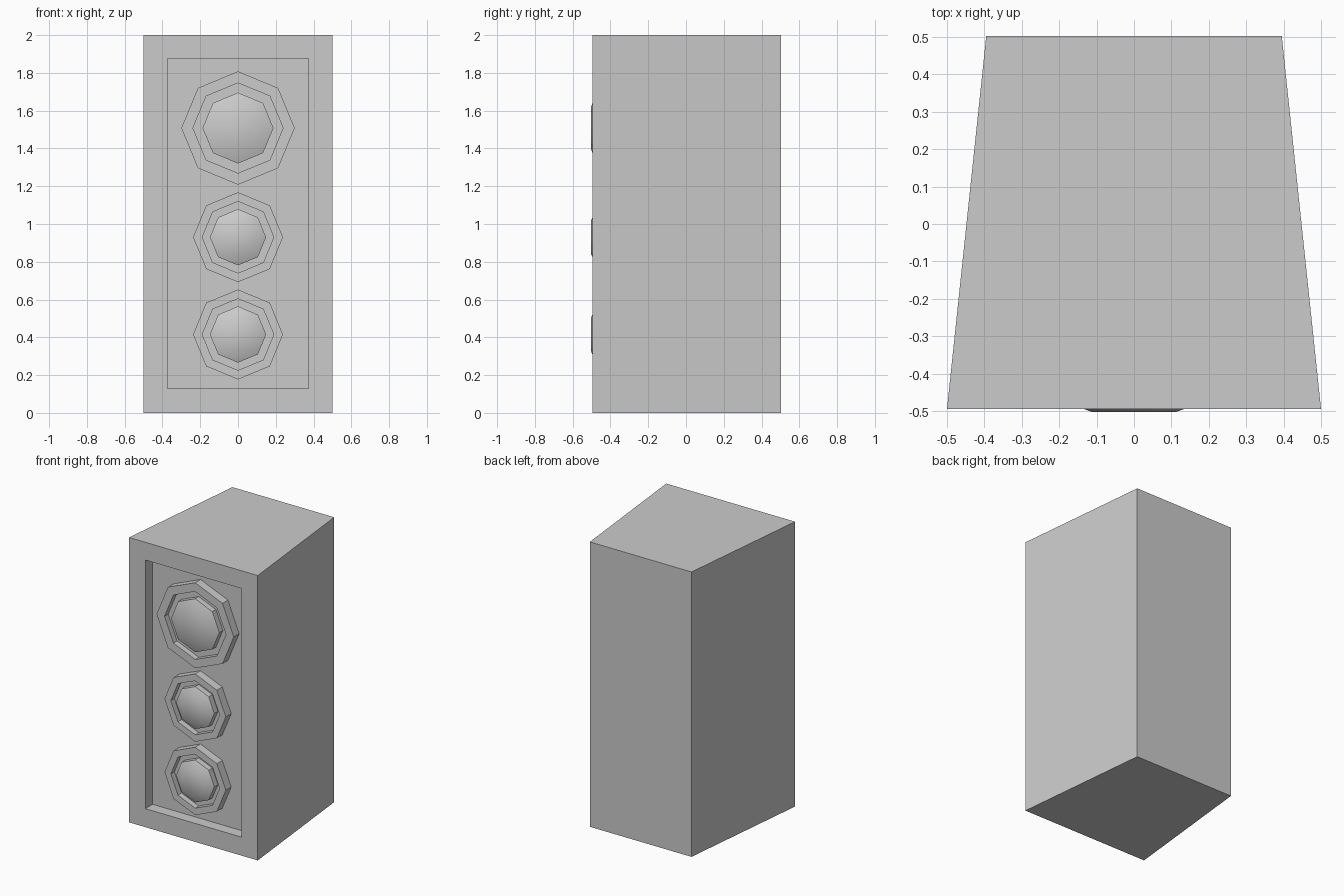
import bpy, bmesh, math

cube = bpy.data.objects.get("Cube")
if cube:
    bpy.data.objects.remove(cube, do_unlink=True)

grey = bpy.data.materials.new("plain_grey")
grey.use_nodes = True
colour = (0.6, 0.6, 0.6, 1)
grey.diffuse_color = colour
grey.node_tree.nodes["Principled BSDF"].inputs["Base Color"].default_value = colour

FRONT, BACK = -0.495, 0.503
PANEL = FRONT + 0.08


def loft(name, loops):
    """Join a run of equal loops into a closed solid, capped at both ends."""
    bm = bmesh.new()
    rows = [[bm.verts.new(p) for p in loop] for loop in loops]
    n = len(rows[0])
    for a, b in zip(rows, rows[1:]):
        for i in range(n):
            j = (i + 1) % n
            bm.faces.new((a[i], a[j], b[j], b[i]))
    bm.faces.new(rows[0][::-1])
    bm.faces.new(rows[-1])
    bmesh.ops.recalc_face_normals(bm, faces=bm.faces)
    mesh = bpy.data.meshes.new(name)
    bm.to_mesh(mesh)
    bm.free()
    mesh.materials.append(grey)
    obj = bpy.data.objects.new(name, mesh)
    bpy.context.collection.objects.link(obj)
    return obj


def rectangle(half, low, high, y):
    return [(-half, y, low), (half, y, low), (half, y, high), (-half, y, high)]


def octagon(radius, y, z):
    angles = [i * math.pi / 4 for i in range(8)]
    return [(radius * math.sin(a), y, z + radius * math.cos(a)) for a in angles]


# Tapered cabinet with a recessed front panel
loft("cabinet", [
    rectangle(0.395, 0, 2, BACK),
    rectangle(0.5, 0, 2, FRONT),
    rectangle(0.373, 0.13, 1.875, FRONT),
    rectangle(0.373, 0.13, 1.875, PANEL),
])


# Octagonal drivers: raised rim, groove and shallow dome
def driver(name, radius, z):
    profile = [
        (1, PANEL), (1, FRONT + 0.02),
        (0.795, FRONT + 0.02), (0.795, FRONT + 0.06),
        (0.625, FRONT + 0.06), (0.625, FRONT + 0.02),
        (0.37, FRONT - 0.008),
    ]
    obj = loft(name, [octagon(radius * r, y, z) for r, y in profile])
    bpy.ops.object.select_all(action='DESELECT')
    obj.select_set(True)
    bpy.context.view_layer.objects.active = obj
    bpy.ops.object.shade_smooth_by_angle(angle=math.radians(40))


driver("upper_driver", 0.3, 1.508)
driver("middle_driver", 0.238, 0.93)
driver("lower_driver", 0.238, 0.415)
